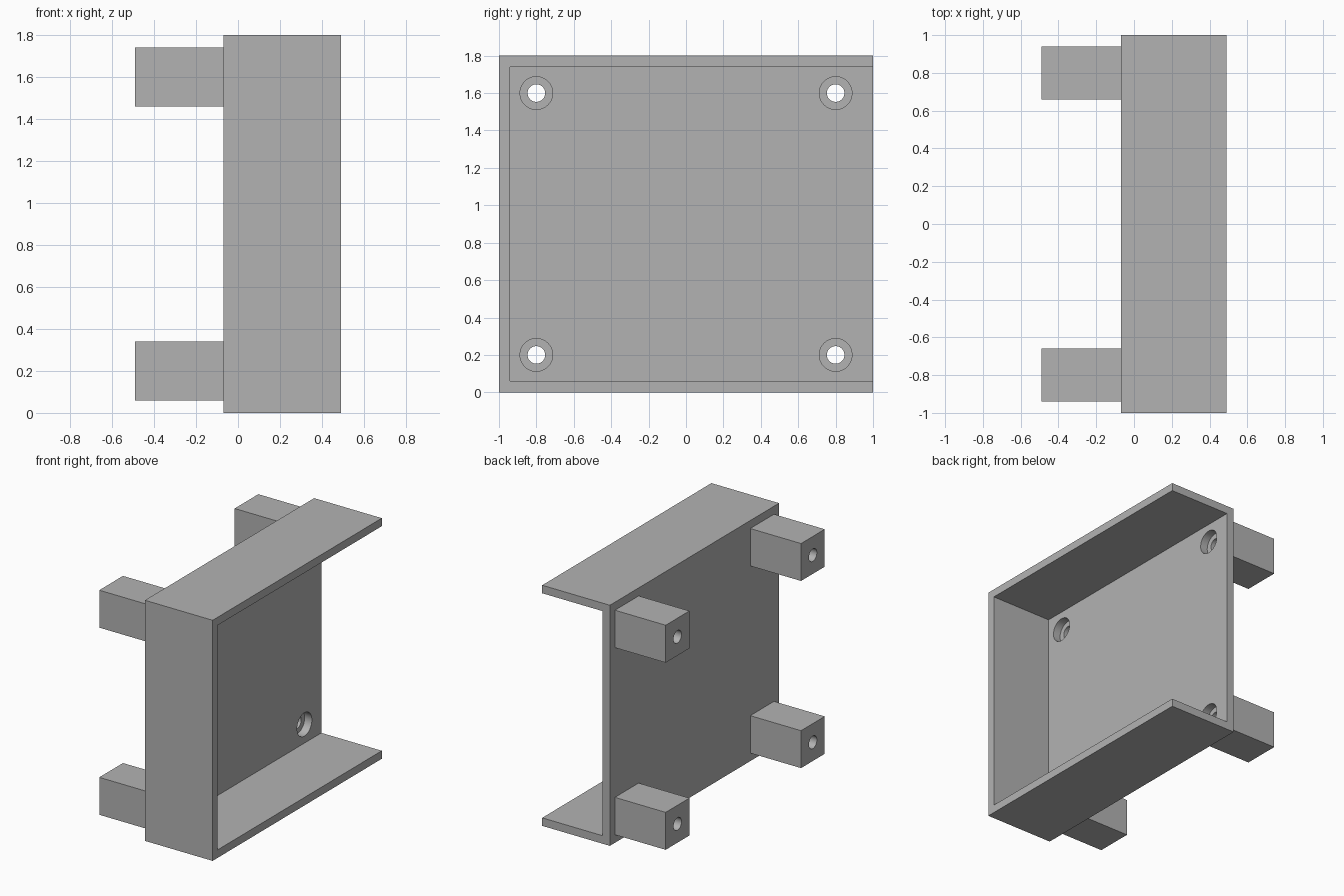
import bpy
import math

cube = bpy.data.objects.get("Cube")
if cube:
    bpy.data.objects.remove(cube, do_unlink=True)

# Main sizes
WALL = 0.06
BACK, FRONT, POST_END = -0.07, 0.49, -0.49
HEIGHT, HALF_Y = 1.8, 1.0
POST, HOLE_R, BORE_R = 0.28, 0.047, 0.0875
INSET = 0.2

grey = bpy.data.materials.new("plain grey")
grey.use_nodes = True
colour = (0.45, 0.45, 0.45, 1)
grey.diffuse_color = colour
grey.node_tree.nodes["Principled BSDF"].inputs["Base Color"].default_value = colour


def box(name, low, high):
    """Box between two opposite corners."""
    bpy.ops.mesh.primitive_cube_add(size=1, location=[(a + b) / 2 for a, b in zip(low, high)])
    obj = bpy.context.object
    obj.name = name
    obj.scale = [b - a for a, b in zip(low, high)]
    bpy.ops.object.transform_apply(location=False, rotation=False, scale=True)
    obj.data.materials.append(grey)
    return obj


def rod(name, radius, x0, x1, y, z):
    """Cylinder lying along x."""
    bpy.ops.mesh.primitive_cylinder_add(vertices=48, radius=radius, depth=x1 - x0,
                                        location=((x0 + x1) / 2, y, z),
                                        rotation=(0, math.pi / 2, 0))
    obj = bpy.context.object
    obj.name = name
    obj.data.materials.append(grey)
    return obj


def cut(target, cutter):
    """Subtract the cutter, then discard it."""
    mod = target.modifiers.new("cut", 'BOOLEAN')
    mod.operation = 'DIFFERENCE'
    mod.solver = 'EXACT'
    mod.object = cutter
    bpy.context.view_layer.objects.active = target
    bpy.ops.object.modifier_apply(modifier=mod.name)
    bpy.data.objects.remove(cutter, do_unlink=True)


def finish(obj):
    bpy.ops.object.select_all(action='DESELECT')
    obj.select_set(True)
    bpy.context.view_layer.objects.active = obj
    bpy.ops.object.shade_smooth_by_angle(angle=math.radians(30))


# Tray: back plate with top, bottom and front walls, open on two sides
tray = box("tray", (BACK, -HALF_Y, 0), (FRONT, HALF_Y, HEIGHT))
cut(tray, box("cavity", (BACK + WALL, -HALF_Y + WALL, WALL),
              (FRONT + 0.1, HALF_Y + 0.1, HEIGHT - WALL)))

# Corner posts with bolt holes, and wider bores through the back plate
for side, y in (("front", -HALF_Y + INSET), ("back", HALF_Y - INSET)):
    for level, z in (("lower", INSET), ("upper", HEIGHT - INSET)):
        cut(tray, rod("bore", BORE_R, BACK - 0.1, BACK + WALL + 0.1, y, z))
        h = POST / 2
        post = box(f"{level}_{side}_post", (POST_END, y - h, z - h), (BACK, y + h, z + h))
        cut(post, rod("bolt_hole", HOLE_R, POST_END - 0.1, BACK + 0.1, y, z))
        finish(post)
finish(tray)
